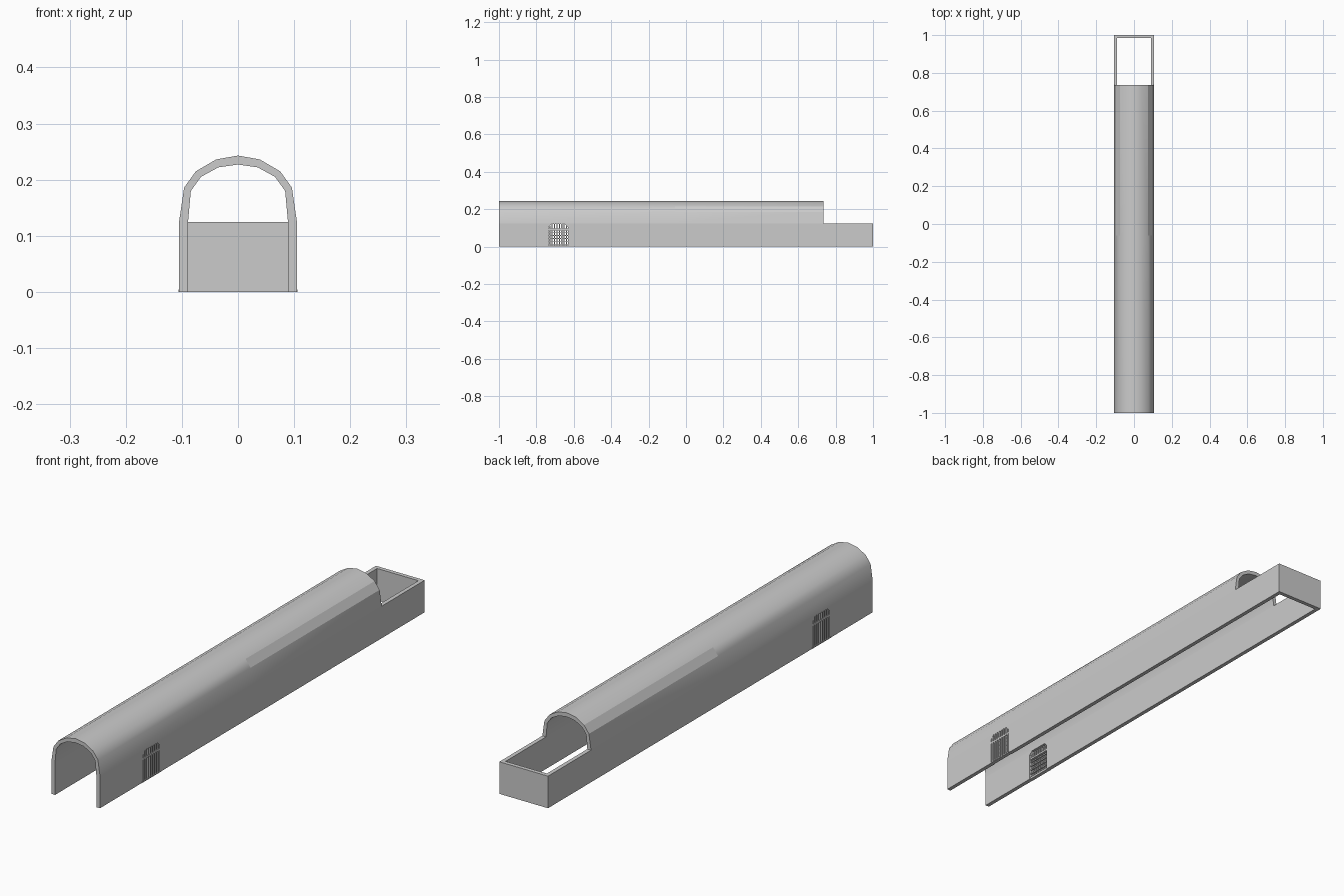
import bpy
import bmesh
import math
from mathutils import Matrix, Vector

old = bpy.data.objects.get("Cube")
if old:
    bpy.data.objects.remove(old, do_unlink=True)

grey = bpy.data.materials.new("plain_grey")
grey.use_nodes = True
colour = (0.6, 0.6, 0.6, 1)
grey.diffuse_color = colour
grey.node_tree.nodes["Principled BSDF"].inputs["Base Color"].default_value = colour


def finish(name, bm):
    bmesh.ops.recalc_face_normals(bm, faces=bm.faces[:])
    mesh = bpy.data.meshes.new(name)
    bm.to_mesh(mesh)
    bm.free()
    mesh.materials.append(grey)
    ob = bpy.data.objects.new(name, mesh)
    bpy.context.collection.objects.link(ob)
    return ob


def prism(name, rings):
    """Join equal rings of points into a closed solid."""
    bm = bmesh.new()
    vs = [[bm.verts.new(p) for p in ring] for ring in rings]
    n = len(vs[0])
    for a, b in zip(vs, vs[1:]):
        for i in range(n):
            j = (i + 1) % n
            bm.faces.new((a[i], a[j], b[j], b[i]))
    bm.faces.new(vs[0])
    bm.faces.new(vs[-1])
    return finish(name, bm)


def along_y(name, half, ys):
    outline = half + [(-x, z) for x, z in reversed(half) if x > 0]
    return prism(name, [[(x, y, z) for x, z in outline] for y in ys])


def add_box(bm, centre, size):
    m = Matrix.Translation(centre) @ Matrix.Diagonal((*size, 1))
    bmesh.ops.create_cube(bm, size=1, matrix=m)


# Hall: arched solid hollowed from the front, lowered at the rear
SPLIT, STEP, EAVE = -0.06, 0.735, 0.125
outer = [(0.105, 0), (0.105, EAVE), (0.096, 0.186), (0.075, 0.215),
         (0.039, 0.236), (0, 0.243)]
inner = [(0.089, -0.1), (0.089, EAVE), (0.084, 0.18), (0.066, 0.205),
         (0.035, 0.222), (0, 0.227)]
hall = along_y("arched_hall", outer, (-1, SPLIT, 1))
hollow = along_y("hollow_cutter", inner, (-1.1, STEP, 0.984))

# The lower part of the hollow is open through the floor and the rear yard
yard = along_y("yard_cutter", [(0.2, EAVE), (0.2, 0.4)], (STEP, 1.1))

# Side doorways with clipped upper corners
Y0, Y1, TOP, CLIP = -0.735, -0.632, 0.12, 0.014
door = [(Y0, -0.1), (Y0, TOP - CLIP), (Y0 + CLIP, TOP),
        (Y1 - CLIP, TOP), (Y1, TOP - CLIP), (Y1, -0.1)]
doorway = prism("doorway_cutter", [[(x, y, z) for y, z in door] for x in (-0.2, 0.2)])

cutters = (hollow, yard, doorway)
for cutter in cutters:
    cutter.hide_render = True
    mod = hall.modifiers.new(cutter.name, "BOOLEAN")
    mod.operation = "DIFFERENCE"
    mod.solver = "EXACT"
    mod.object = cutter
deps = bpy.context.evaluated_depsgraph_get()
cut_mesh = bpy.data.meshes.new_from_object(hall.evaluated_get(deps))
hall.modifiers.clear()
hall.data = cut_mesh
for cutter in cutters:
    bpy.data.objects.remove(cutter, do_unlink=True)

# Smooth vault, with one crisp shoulder facet along the rear half
bpy.ops.object.select_all(action="DESELECT")
hall.select_set(True)
bpy.context.view_layer.objects.active = hall
bpy.ops.object.shade_smooth_by_angle(angle=math.radians(35))
for face in hall.data.polygons:
    shoulder = 0.19 < face.center.z < 0.21 and abs(face.normal.x) > 0.6
    if face.center.z < EAVE or (shoulder and face.center.y > SPLIT):
        face.use_smooth = False

# Barred gates, one in each doorway
for side, label in ((1, "left"), (-1, "right")):
    bm = bmesh.new()
    mid = (Y0 + Y1) / 2
    for i in range(8):
        y = Y0 + (i + 0.5) * (Y1 - Y0) / 8
        height = TOP - (0.007 if i in (0, 7) else 0)
        add_box(bm, (side * 0.102, y, height / 2), (0.006, 0.006, height))
    for i in range(6):
        z = 0.009 + i * 0.017
        add_box(bm, (side * 0.097, mid, z), (0.006, Y1 - Y0, 0.005))
    # Heavier cross rail and sill
    add_box(bm, (side * 0.098, mid, 0.09), (0.014, Y1 - Y0, 0.008))
    add_box(bm, (side * 0.0985, mid, 0.002), (0.015, Y1 - Y0 + 0.012, 0.004))
    finish(label + "_barred_gate", bm)
